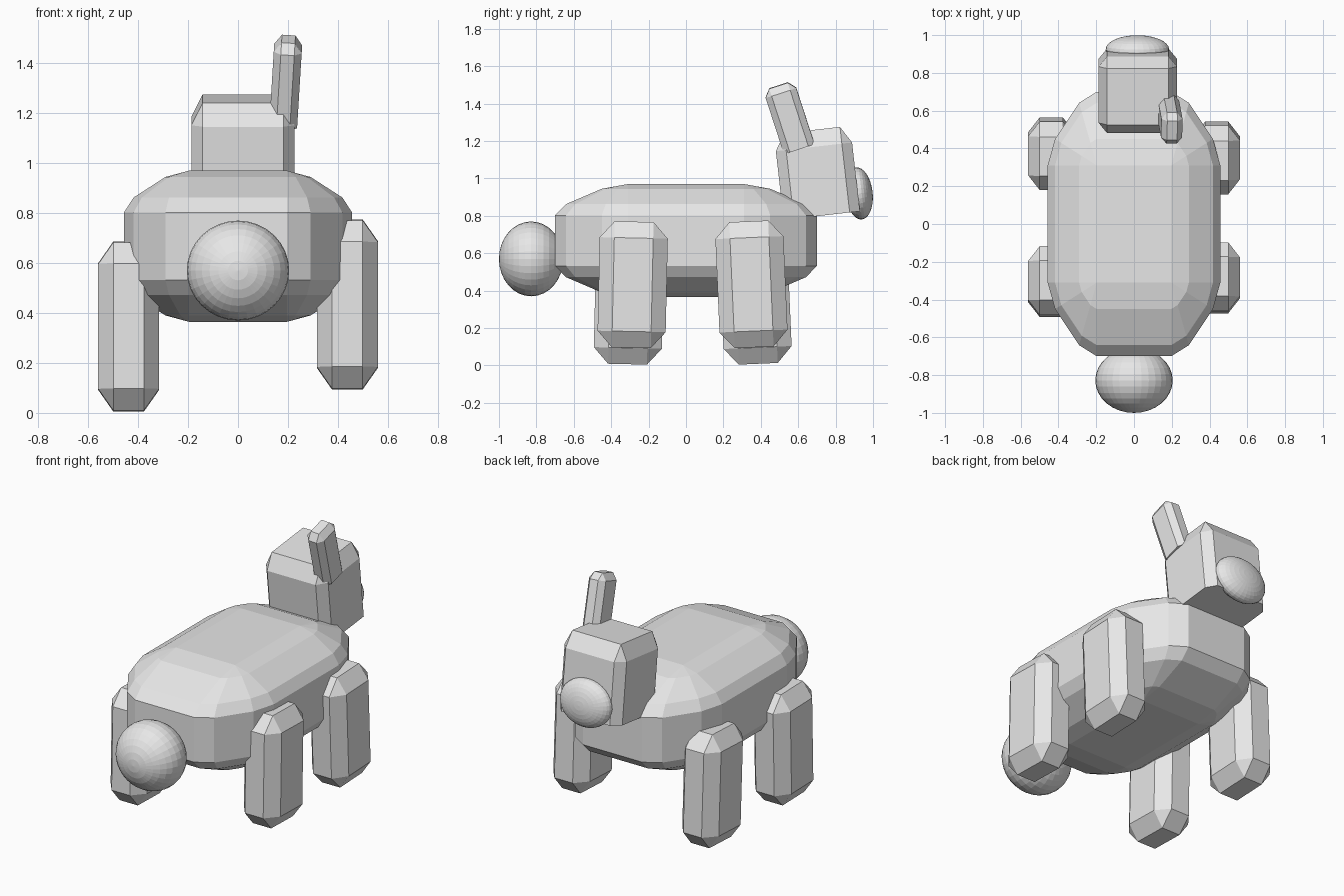
import bpy, bmesh, math

if "Cube" in bpy.data.objects:
    bpy.data.objects.remove(bpy.data.objects["Cube"])

grey = bpy.data.materials.new("plain_grey")
grey.diffuse_color = (0.8, 0.8, 0.8, 1)
grey.use_nodes = True
grey.node_tree.nodes["Principled BSDF"].inputs["Base Color"].default_value = grey.diffuse_color

CHAMFER = [(1, 0), (0, 1)]
ROUND = [(1, 0), (0.85, 0.36), (0.36, 0.85), (0, 1)]


def finish(name, bm, loc, rot):
    bmesh.ops.recalc_face_normals(bm, faces=bm.faces)
    mesh = bpy.data.meshes.new(name)
    bm.to_mesh(mesh)
    bm.free()
    mesh.materials.append(grey)
    obj = bpy.data.objects.new(name, mesh)
    bpy.context.collection.objects.link(obj)
    obj.location = loc
    obj.rotation_euler = [math.radians(a) for a in rot]
    return obj


def soft_box(name, loc, half, cut, rot=(0, 0, 0), profile=CHAMFER, flat_base=False):
    """Box with half sizes, its edges cut back by a different amount per axis."""
    bm = bmesh.new()
    cx, cy, cz = (h - c for h, c in zip(half, cut))
    # levels are (outline scale, height)
    top = [(r, cz + cut[2] * h) for r, h in profile]
    base = [(1, -half[2])] if flat_base else [(r, -z) for r, z in reversed(top)]
    # corner outline for each quadrant, walked counter-clockwise
    quads = [(1, 1, 1), (-1, 1, -1), (-1, -1, 1), (1, -1, -1)]
    rings = []
    for r, z in base + top:
        ring = []
        for sx, sy, step in quads:
            for a, b in profile[::step]:
                ring.append(bm.verts.new((sx * (cx + cut[0] * r * a),
                                          sy * (cy + cut[1] * r * b), z)))
        rings.append(ring)
    n = len(rings[0])
    for lo, hi in zip(rings, rings[1:]):
        for i in range(n):
            j = (i + 1) % n
            bm.faces.new((lo[i], lo[j], hi[j], hi[i]))
    bm.faces.new(rings[0][::-1])
    bm.faces.new(rings[-1])
    bmesh.ops.remove_doubles(bm, verts=bm.verts, dist=0.0005)
    return finish(name, bm, loc, rot)


def ball(name, loc, radii, rot=(0, 0, 0)):
    """Ellipsoid with its poles along y."""
    bm = bmesh.new()
    bmesh.ops.create_uvsphere(bm, u_segments=32, v_segments=16, radius=1)
    for v in bm.verts:
        x, y, z = v.co
        v.co = (x * radii[0], -z * radii[1], y * radii[2])
    return finish(name, bm, loc, rot)


# Body and tail
soft_box("body", (0, 0, 0.6675), (0.457, 0.7, 0.3025), (0.26, 0.39, 0.1675), profile=ROUND)
ball("tail", (0, -0.828, 0.57), (0.205, 0.172, 0.2))

# Legs: the pair on each side stands at its own height
for side, x, z, back_y, front_y in (("left", -0.438, 0.344, -0.305, 0.372),
                                    ("right", 0.438, 0.432, -0.285, 0.35)):
    half, cut = (0.122, 0.182, 0.337), (0.061, 0.078, 0.087)
    soft_box("back_leg_" + side, (x, back_y, z), half, cut, (-1.3, 0, 0))
    soft_box("front_leg_" + side, (x, front_y, z + 0.002), half, cut, (2.5, 0, 0))

# Head, nose and single ear
soft_box("head", (0.02, 0.70, 1.03), (0.207, 0.205, 0.23), (0.045, 0.055, 0.09),
         (6.5, 0, 0), flat_base=True)
ball("nose", (0.018, 0.925, 0.92), (0.168, 0.073, 0.14), (6.5, 0, 0))
soft_box("ear", (0.192, 0.55, 1.328), (0.056, 0.086, 0.178), (0.029, 0.034, 0.04),
         (18, 3.5, 0), flat_base=True)
